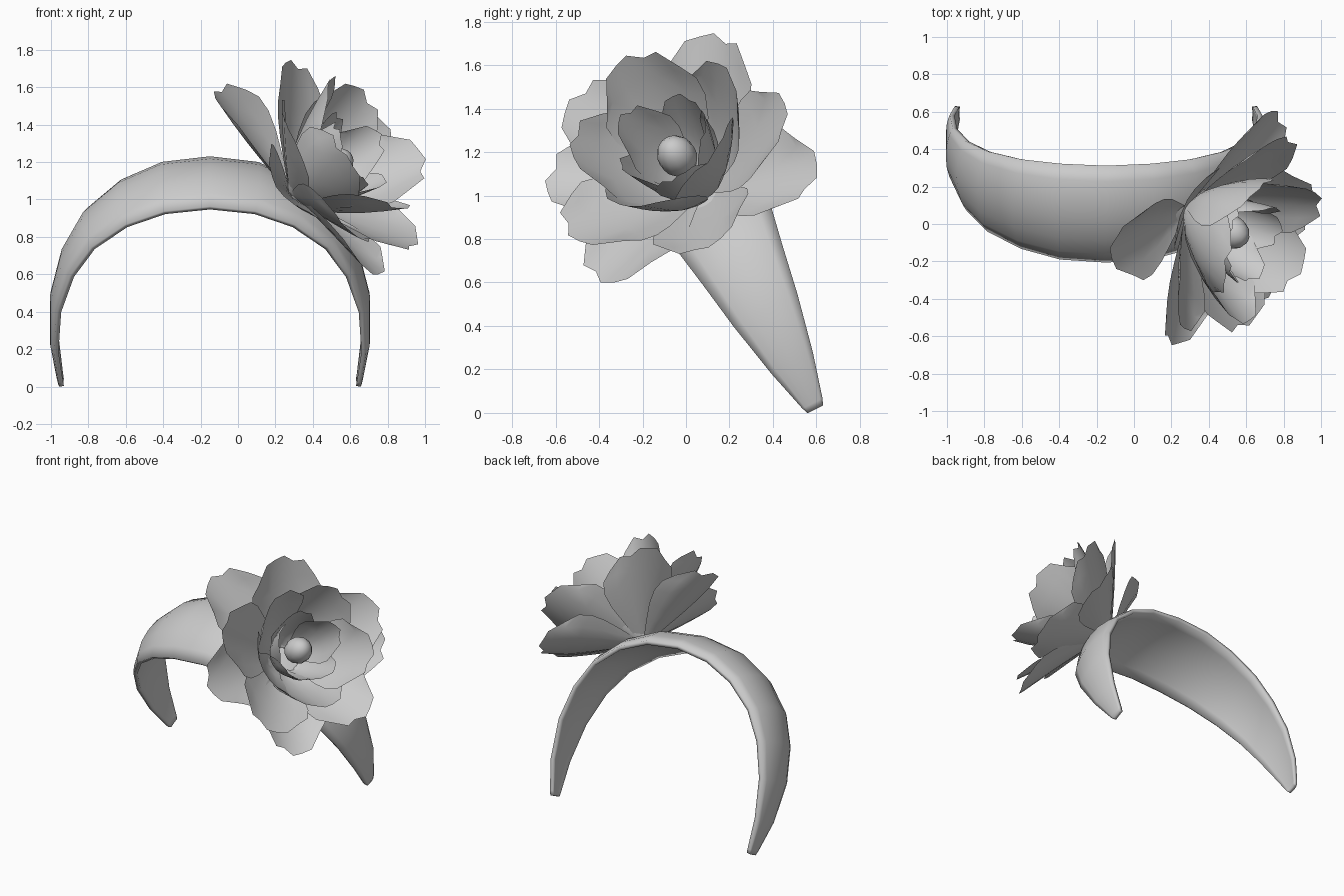
import bpy, bmesh, math
from mathutils import Vector

if "Cube" in bpy.data.objects:
    bpy.data.objects.remove(bpy.data.objects["Cube"])


def make_object(name, verts, faces, angle=60):
    mesh = bpy.data.meshes.new(name)
    mesh.from_pydata([tuple(v) for v in verts], [], faces)
    bm = bmesh.new()
    bm.from_mesh(mesh)
    bmesh.ops.recalc_face_normals(bm, faces=bm.faces)
    bm.to_mesh(mesh)
    bm.free()
    obj = bpy.data.objects.new(name, mesh)
    bpy.context.collection.objects.link(obj)
    bpy.ops.object.select_all(action='DESELECT')
    obj.select_set(True)
    bpy.context.view_layer.objects.active = obj
    bpy.ops.object.shade_smooth_by_angle(angle=math.radians(angle))
    return obj


# Headband: tapered strip, domed outside and nearly flat inside,
# swept along an arch in a tilted plane
UP = Vector((0, -0.45, 0.893))
FWD = Vector((0, -0.893, -0.45))
FOOT = Vector((-0.15, 0.595, 0.017))
# (sideways offset, height in plane, half width)
half = [(0.805, 0.0, 0.04), (0.81, 0.03, 0.052), (0.835, 0.24, 0.108),
        (0.82, 0.51, 0.165), (0.75, 0.745, 0.205), (0.635, 0.935, 0.24),
        (0.455, 1.085, 0.268), (0.245, 1.175, 0.287)]
stations = [(-x, s, h) for x, s, h in half] + [(0, 1.205, 0.29)] + half[::-1]
T = [-1, -0.75, -0.4, 0, 0.4, 0.75, 1]
verts, faces = [], []
for i, (x, s, h) in enumerate(stations):
    a = stations[max(i - 1, 0)]
    b = stations[min(i + 1, len(stations) - 1)]
    n2 = Vector((a[1] - b[1], b[0] - a[0])).normalized()
    out = Vector((n2.x, 0, 0)) + UP * n2.y
    c = FOOT + Vector((x, 0, 0)) + UP * s
    bulge = h * (0.15 + 0.17 * s / 1.2)
    outer = [c + FWD * (h * t) + out * (bulge * (1 - abs(t) ** 2.3)) for t in T]
    inner = [c + FWD * (h * 0.95 * t) + out * (0.45 * bulge * (1 - t * t) - 0.025)
             for t in reversed(T)]
    verts += outer + inner
n = 2 * len(T)
for i in range(len(stations) - 1):
    for j in range(n):
        k = (j + 1) % n
        faces.append((i * n + j, i * n + k, (i + 1) * n + k, (i + 1) * n + j))
faces.append(tuple(range(n)))
faces.append(tuple(range(len(verts) - n, len(verts))))
make_object("headband", verts, faces, 110)

# Flower frame: base on the band, axis pointing outwards
BASE = Vector((0.28, 0.08, 1.02))
AXIS = Vector((0.76, -0.39, 0.52)).normalized()
E1 = Vector((0, 0, 1)).cross(AXIS).normalized()
E2 = AXIS.cross(E1)
# Scalloped tip: length factor of each column across the petal
TIP = [0.78, 0.94, 0.93, 1.0, 0.97, 0.93, 0.74]
WIDTH = [0.14, 0.5, 0.8, 0.98, 1.0, 0.82]


def petal(name, ang, R, H, p, q, half_w, cup):
    """Open curved sheet from the flower base to a scalloped tip."""
    ang = math.radians(ang)
    rad = E1 * math.cos(ang) + E2 * math.sin(ang)
    tan = AXIS.cross(rad)
    rows, cols = len(WIDTH), len(TIP)
    vs, fs = [], []
    for r in range(rows):
        f = r / (rows - 1)
        for c in range(cols):
            t = c / (cols - 1) * 2 - 1
            v = 0.04 + 0.96 * f * (1 + (TIP[c] - 1) * f)
            lift = cup * t * t * WIDTH[r]
            vs.append(BASE + rad * (R * v ** p - lift * H / (R + H))
                      + AXIS * (H * v ** q + lift * R / (R + H))
                      + tan * (half_w * WIDTH[r] * t))
    for r in range(rows - 1):
        for c in range(cols - 1):
            i = r * cols + c
            fs.append((i, i + 1, i + cols + 1, i + cols))
    make_object(name, vs, fs)


# Outer petals spread individually: (angle, radius, height)
for k, (ang, R, H) in enumerate([(-4, 0.69, 0.20), (121, 0.72, 0.06),
                                 (188, 0.69, 0.25), (252, 0.71, 0.30)]):
    petal(f"outer_petal_{k + 1}", ang, R, H, 0.95, 0.8, 0.235, 0.10)

# Regular layers: (name, count, start angle, radius, height, p, q, half width, cup)
layers = [
    ("middle_petal", 5, 86, 0.62, 0.40, 0.9, 0.95, 0.25, 0.09),
    ("cup_petal", 5, 50, 0.42, 0.59, 0.65, 1.1, 0.24, 0.12),
    ("inner_petal", 5, 86, 0.24, 0.50, 0.5, 1.2, 0.15, 0.09),
]
for name, count, start, R, H, p, q, w, cup in layers:
    for k in range(count):
        # slight alternation keeps the bloom natural
        vary = 0.04 * math.sin(2.3 * k + count)
        petal(f"{name}_{k + 1}", start + 360 * k / count,
              R * (1 - vary * 0.5), H + vary, p, q, w, cup)

# Round bud in the middle
bpy.ops.mesh.primitive_uv_sphere_add(segments=12, ring_count=8, radius=0.09,
                                     location=BASE + AXIS * 0.31)
bud = bpy.context.object
bud.name = "flower_bud"
bud.scale = (1, 1, 1.25)
bud.rotation_euler = AXIS.to_track_quat('Z', 'Y').to_euler()
bpy.ops.object.shade_smooth()
